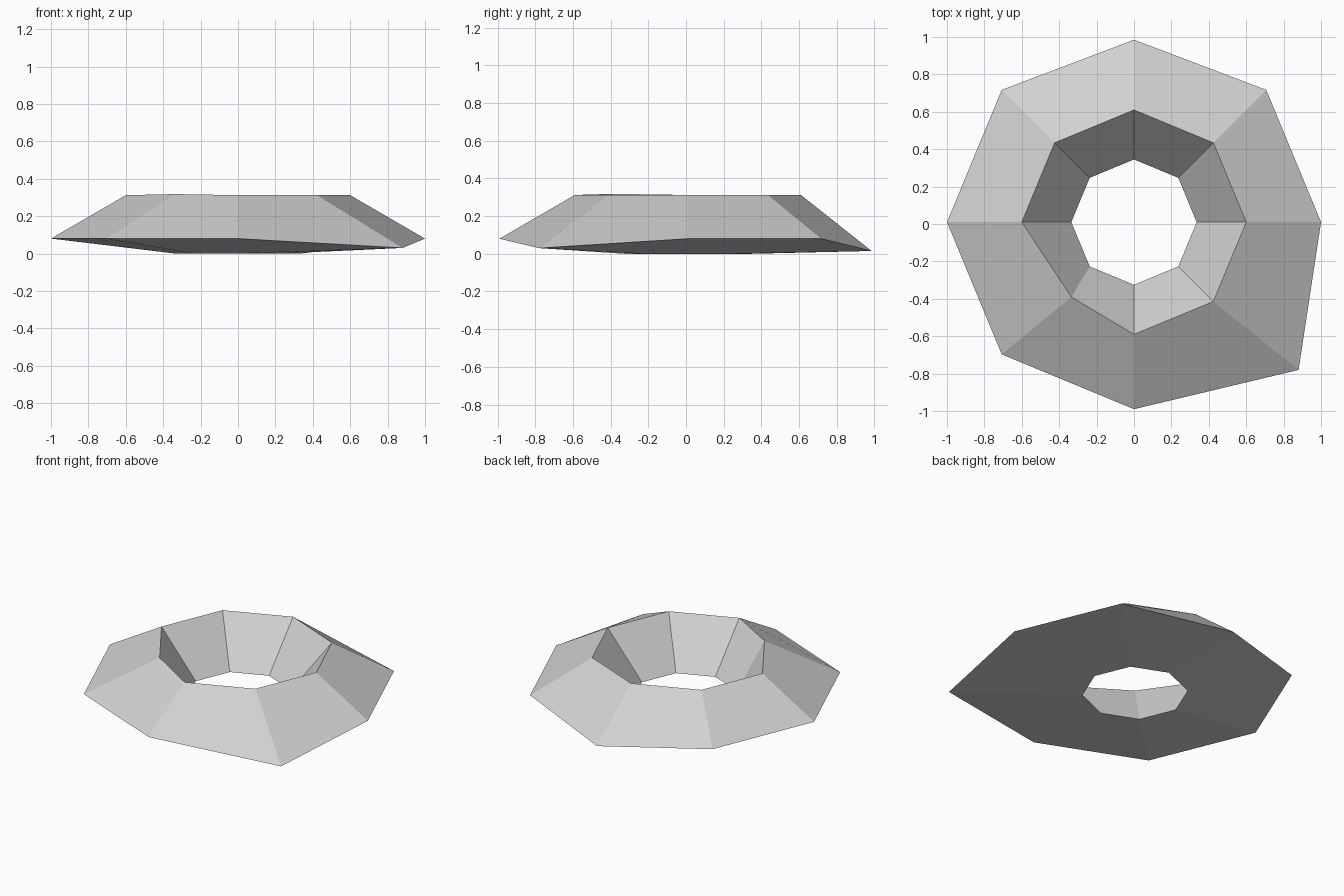
import bpy
import bmesh
import math
from mathutils import Vector

cube = bpy.data.objects.get("Cube")
if cube:
    bpy.data.objects.remove(cube, do_unlink=True)

SIDES = 8
# Triangular cross-section: radius and height of each corner
PROFILE = {"outer": (1.0, 0.08), "top": (0.6, 0.312), "inner": (0.335, 0.0)}
# Corners pulled out of the regular ring
MOVED = {
    ("outer", 2): (0, 0.985, 0.015),
    ("outer", 7): (0.88, -0.78, 0.03),
    ("top", 5): (-0.335, -0.39, 0.318),
}

# Plain grey surface
grey = bpy.data.materials.new("light_grey")
grey.use_nodes = True
colour = (0.64, 0.64, 0.64, 1)
grey.diffuse_color = colour
grey.node_tree.nodes["Principled BSDF"].inputs["Base Color"].default_value = colour

# Eight-sided ring swept from the triangular profile
bm = bmesh.new()
sections = []
for i in range(SIDES):
    angle = math.tau * i / SIDES
    section = []
    for corner, (radius, height) in PROFILE.items():
        regular = (radius * math.cos(angle), radius * math.sin(angle) + 0.01, height)
        section.append(bm.verts.new(Vector(MOVED.get((corner, i), regular))))
    sections.append(section)

for i, a in enumerate(sections):
    b = sections[(i + 1) % SIDES]
    for j in range(3):
        k = (j + 1) % 3
        bm.faces.new((a[j], b[j], b[k], a[k]))
bmesh.ops.recalc_face_normals(bm, faces=bm.faces)

mesh = bpy.data.meshes.new("faceted_ring")
bm.to_mesh(mesh)
bm.free()
mesh.materials.append(grey)
ring = bpy.data.objects.new("faceted_ring", mesh)
bpy.context.collection.objects.link(ring)
